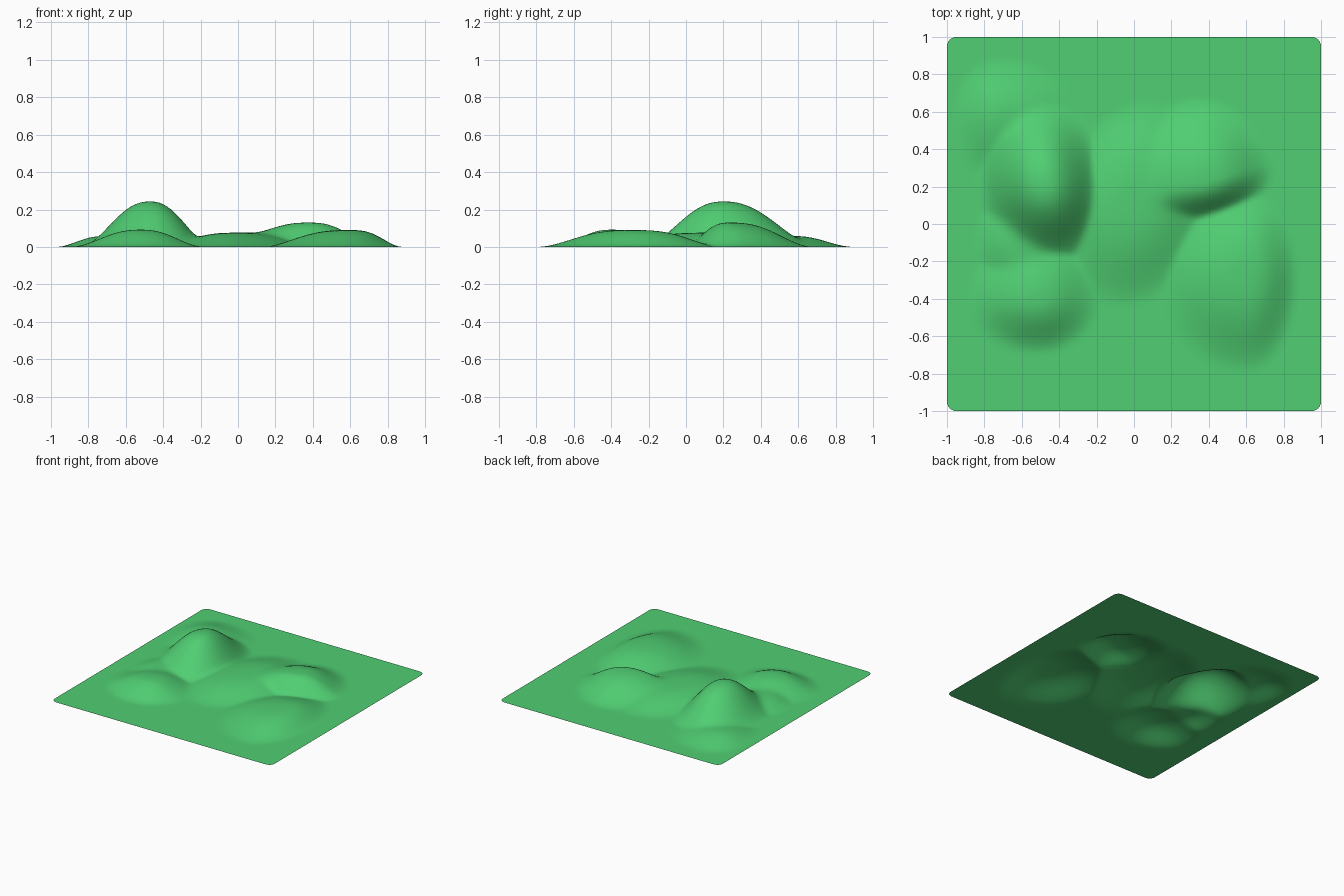
import bpy, bmesh
from math import cos, sin, pi, hypot, radians

if "Cube" in bpy.data.objects:
    bpy.data.objects.remove(bpy.data.objects["Cube"])

# Hills: centre x, y, height, radius left, right, front, back, turn, flatness
HILLS = [
    (-0.47, 0.20, 0.243, 0.38, 0.34, 0.45, 0.53, 10, 1.15),   # main hill
    (0.38, 0.23, 0.130, 0.45, 0.38, 0.22, 0.46, 15, 1.3),     # back right hill
    (-0.52, -0.40, 0.092, 0.38, 0.34, 0.30, 0.40, 0, 1.2),    # front left knoll
    (0.60, -0.28, 0.090, 0.48, 0.28, 0.52, 0.48, 0, 1.4),     # front right hill
    (0.00, 0.12, 0.076, 0.40, 0.42, 0.58, 0.56, -15, 1.5),    # central saddle
    (-0.72, 0.58, 0.058, 0.26, 0.45, 0.38, 0.32, 0, 1.1),     # back left spur
    (-0.62, -0.10, 0.060, 0.24, 0.30, 0.30, 0.35, 0, 1.3),    # left shoulder
]


def bump(x, y, hill):
    cx, cy, h, left, right, front, back, turn, flat = hill
    a = radians(turn)
    dx, dy = x - cx, y - cy
    u, v = dx * cos(a) + dy * sin(a), dy * cos(a) - dx * sin(a)
    r = hypot(u / (right if u > 0 else left), v / (back if v > 0 else front))
    return h * 0.5 * (1 + cos(pi * r ** flat)) if r < 1 else 0.0


def height(x, y):
    # Smooth maximum blends overlapping hills
    return sum(bump(x, y, h) ** 4 for h in HILLS) ** 0.25


# Terrain sheet with rounded corners
RADIUS = 0.05
bm = bmesh.new()
bmesh.ops.create_grid(bm, x_segments=100, y_segments=100, size=1.0)
for v in bm.verts:
    x, y = v.co.x, v.co.y
    ox, oy = abs(x) - (1 - RADIUS), abs(y) - (1 - RADIUS)
    if ox > 0 and oy > 0:
        k = max(ox, oy) / hypot(ox, oy)
        x = (1 - RADIUS + ox * k) * (1 if x > 0 else -1)
        y = (1 - RADIUS + oy * k) * (1 if y > 0 else -1)
    edge = min(1.0, (1 - max(abs(x), abs(y))) / 0.08)
    v.co = (x, y, height(x, y) * edge)
for f in bm.faces:
    f.smooth = True
mesh = bpy.data.meshes.new("terrain")
bm.to_mesh(mesh)
bm.free()
terrain = bpy.data.objects.new("terrain", mesh)
bpy.context.collection.objects.link(terrain)

# Grass colour
grass = bpy.data.materials.new("grass")
grass.diffuse_color = (0.08, 0.62, 0.17, 1)
grass.use_nodes = True
grass.node_tree.nodes["Principled BSDF"].inputs["Base Color"].default_value = grass.diffuse_color
mesh.materials.append(grass)
